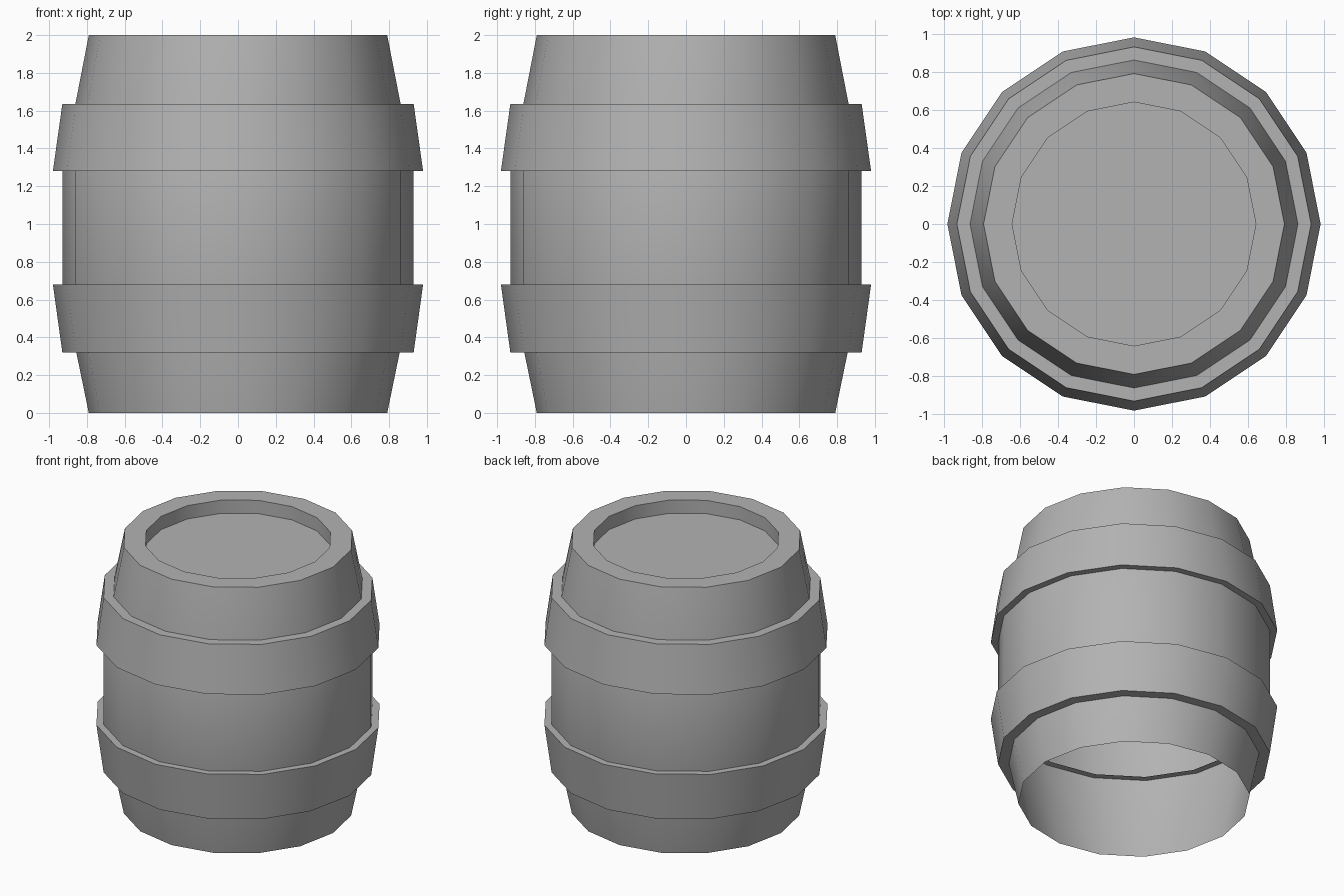
import bpy, bmesh
from math import cos, sin, pi

if "Cube" in bpy.data.objects:
    bpy.data.objects.remove(bpy.data.objects["Cube"])

SIDES = 16

# Dark grey for the whole barrel
grey = bpy.data.materials.new("dark_grey")
grey.diffuse_color = (0.45, 0.45, 0.45, 1)
grey.use_nodes = True
grey.node_tree.nodes["Principled BSDF"].inputs["Base Color"].default_value = grey.diffuse_color


def lathe(name, profile, cap_last=False):
    """Revolve (radius, z) points around z; optionally fill the last loop."""
    bm = bmesh.new()
    loops = [[bm.verts.new((r * cos(2 * pi * i / SIDES), r * sin(2 * pi * i / SIDES), z))
              for i in range(SIDES)] for r, z in profile]
    for a, b in zip(loops, loops[1:]):
        for i in range(SIDES):
            j = (i + 1) % SIDES
            bm.faces.new((a[i], a[j], b[j], b[i]))
    if cap_last:
        bm.faces.new(loops[-1])
    mesh = bpy.data.meshes.new(name)
    bm.to_mesh(mesh)
    bm.free()
    mesh.materials.append(grey)
    obj = bpy.data.objects.new(name, mesh)
    bpy.context.collection.objects.link(obj)
    bpy.ops.object.select_all(action='DESELECT')
    obj.select_set(True)
    bpy.context.view_layer.objects.active = obj
    bpy.ops.object.shade_smooth_by_angle(angle=pi / 6)
    return obj


# Barrel wall, open underneath, with a flat rim and a sunken lid
lathe("barrel_body", [(0.79, 0), (0.93, 0.68), (0.93, 1.28), (0.79, 2.0),
                      (0.64, 2.0), (0.64, 1.9)], cap_last=True)

# Hoops flare towards the middle; their wide lips run just through the wall
lathe("lower_hoop", [(0.856, 0.32), (0.93, 0.32), (0.98, 0.68), (0.88, 0.68)])
lathe("upper_hoop", [(0.88, 1.28), (0.98, 1.28), (0.93, 1.635), (0.86, 1.635)])
